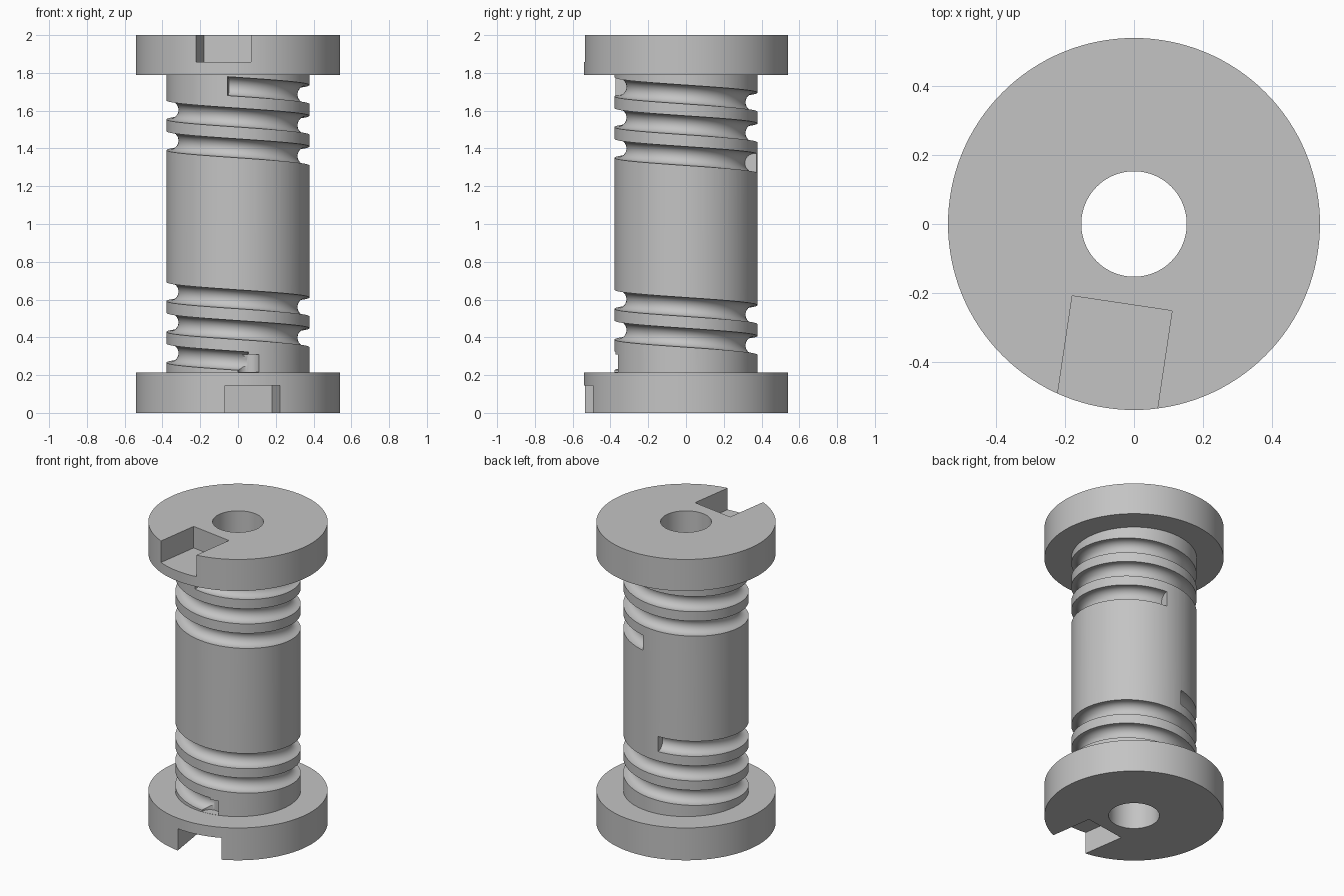
import bpy, bmesh
from math import sin, cos, pi, radians
from mathutils import Matrix, Vector

cube = bpy.data.objects.get("Cube")
if cube:
    bpy.data.objects.remove(cube, do_unlink=True)

grey = bpy.data.materials.new("plain grey")
grey.use_nodes = True
colour = (0.55, 0.55, 0.55, 1)
grey.diffuse_color = colour
grey.node_tree.nodes["Principled BSDF"].inputs["Base Color"].default_value = colour

FLANGE_R, CORE_R, BORE_R = 0.54, 0.378, 0.153
TWIST = radians(8.5)      # slots and groove ends sit this far off the front


def finish(name, bm):
    bmesh.ops.recalc_face_normals(bm, faces=bm.faces)
    mesh = bpy.data.meshes.new(name)
    bm.to_mesh(mesh)
    bm.free()
    ob = bpy.data.objects.new(name, mesh)
    mesh.materials.append(grey)
    bpy.context.collection.objects.link(ob)
    return ob


def loft(name, rings, closed):
    """Skin equal closed rings of points, capped unless the loop closes."""
    bm = bmesh.new()
    loops = [[bm.verts.new(p) for p in ring] for ring in rings]
    n = len(loops[0])
    for i in range(len(loops) if closed else len(loops) - 1):
        a, b = loops[i], loops[(i + 1) % len(loops)]
        for j in range(n):
            k = (j + 1) % n
            bm.faces.new((a[j], a[k], b[k], b[j]))
    if not closed:
        bm.faces.new(loops[0])
        bm.faces.new(loops[-1])
    return finish(name, bm)


def polar(r, a, z):
    return Vector((r * cos(a), r * sin(a), z))


# Spool body: flanges, core and bore turned from one profile
profile = [(BORE_R, 0), (FLANGE_R, 0), (FLANGE_R, 0.215), (CORE_R, 0.215),
           (CORE_R, 1.79), (FLANGE_R, 1.79), (FLANGE_R, 2), (BORE_R, 2)]
SEG = 128
spool = loft("spool_body", [[polar(r, 2 * pi * i / SEG, z) for r, z in profile]
                            for i in range(SEG)], True)


# Helical groove cutter with a round-bottomed section
def groove(name, start, z0, turn, rise):
    section = [(0.365 - 0.05 * sin(pi * i / 12), 0.05 * cos(pi * i / 12))
               for i in range(13)]
    section += [(0.44, -0.05), (0.44, 0.05)]
    steps = 200
    rings = []
    for i in range(steps + 1):
        t = i / steps
        rings.append([polar(r, start + turn * t, z0 + rise * t + dz)
                      for r, dz in section])
    return loft(name, rings, False)


# Key slot cutter, open to the rim and one end face
def key_slot(name, angle, z0, z1):
    bm = bmesh.new()
    inner, outer = 0.233, 0.7
    mat = (Matrix.Rotation(angle, 4, 'Z')
           @ Matrix.Translation(((inner + outer) / 2, 0, (z0 + z1) / 2))
           @ Matrix.Diagonal((outer - inner, 0.293, z1 - z0, 1)))
    bmesh.ops.create_cube(bm, size=1, matrix=mat)
    return finish(name, bm)


# Round pocket cutter at the lower end of the groove
def pocket(name, angle, z0, z1):
    bm = bmesh.new()
    centre = polar(CORE_R, angle, (z0 + z1) / 2)
    bmesh.ops.create_cone(bm, cap_ends=True, segments=40, radius1=0.057,
                          radius2=0.057, depth=z1 - z0,
                          matrix=Matrix.Translation(centre))
    return finish(name, bm)


front = 1.5 * pi
cutters = [
    groove("upper_groove_cutter", front - TWIST, 1.73, 5 * pi, -0.407),
    groove("lower_groove_cutter", front + TWIST, 0.272, -5 * pi, 0.407),
    key_slot("upper_slot_cutter", front - TWIST, 1.857, 2.1),
    key_slot("lower_slot_cutter", front + TWIST, -0.1, 0.145),
    pocket("end_pocket_cutter", front + TWIST, 0.216, 0.31),
]

bpy.context.view_layer.objects.active = spool
for cutter in cutters:
    cutter.hide_render = True
    mod = spool.modifiers.new(cutter.name, 'BOOLEAN')
    mod.operation = 'DIFFERENCE'
    mod.solver = 'EXACT'
    mod.object = cutter
    bpy.ops.object.modifier_apply(modifier=mod.name)
    bpy.data.objects.remove(cutter, do_unlink=True)

for ob in bpy.context.selected_objects:
    ob.select_set(False)
spool.select_set(True)
bpy.ops.object.shade_smooth_by_angle(angle=radians(30))
